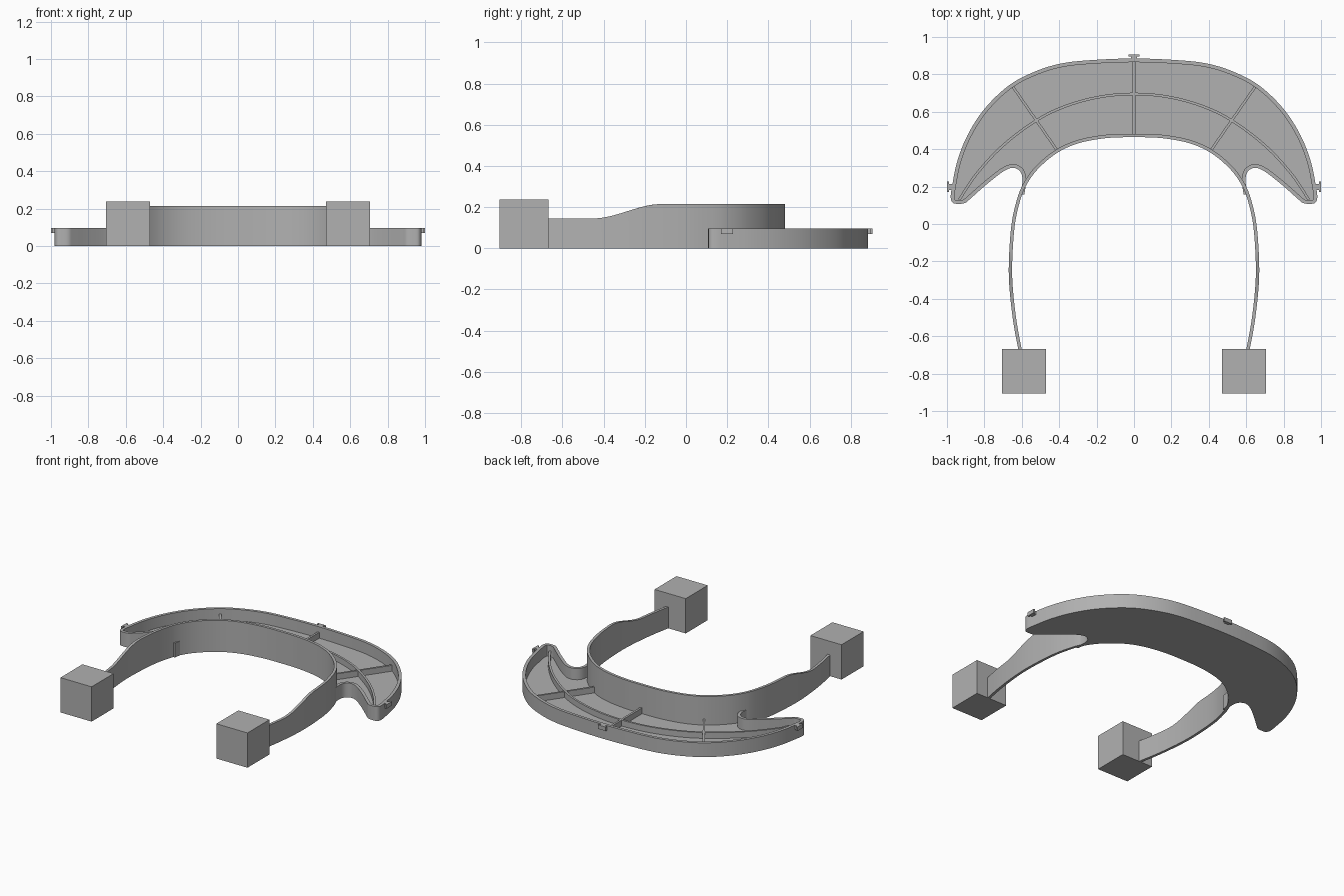
import bpy, bmesh
from mathutils import Vector

cube = bpy.data.objects.get("Cube")
if cube:
    bpy.data.objects.remove(cube, do_unlink=True)

grey = bpy.data.materials.new("plain grey")
grey.use_nodes = True
COLOUR = (0.44, 0.44, 0.44, 1)
grey.diffuse_color = COLOUR
grey.node_tree.nodes["Principled BSDF"].inputs["Base Color"].default_value = COLOUR


def finish(name, bm):
    bmesh.ops.recalc_face_normals(bm, faces=bm.faces)
    mesh = bpy.data.meshes.new(name)
    bm.to_mesh(mesh)
    bm.free()
    mesh.materials.append(grey)
    ob = bpy.data.objects.new(name, mesh)
    bpy.context.collection.objects.link(ob)
    bpy.ops.object.select_all(action="DESELECT")
    ob.select_set(True)
    bpy.context.view_layer.objects.active = ob
    bpy.ops.object.shade_smooth_by_angle(angle=0.6)
    return ob


def mirrored(half):
    """Half path ending on x = 0, continued to the other side."""
    return half + [(-x, y) for x, y in reversed(half[:-1])]


def smooth(points, steps=6):
    """Catmull-Rom curve through the points."""
    p = [Vector(q) for q in points]
    p = [2 * p[0] - p[1]] + p + [2 * p[-1] - p[-2]]
    out = []
    for a, b, c, d in zip(p, p[1:], p[2:], p[3:]):
        for i in range(steps):
            t = i / steps
            out.append(0.5 * (2 * b + (c - a) * t + (2 * a - 5 * b + 4 * c - d) * t**2
                              + (3 * b - a - 3 * c + d) * t**3))
    return out + [p[-2]]


def strip(name, path, right, left, z0, top):
    """Upright wall along a path; top is a function of y."""
    bm = bmesh.new()
    rings = []
    for i, p in enumerate(path):
        t = (path[min(i + 1, len(path) - 1)] - path[max(i - 1, 0)]).normalized()
        n = Vector((-t.y, t.x))
        a, b, z1 = p + n * right, p + n * left, top(p.y)
        rings.append([bm.verts.new((*q, z)) for q, z in
                      ((a, z0), (b, z0), (b, z1), (a, z1))])
    for r, s in zip(rings, rings[1:]):
        for k in range(4):
            m = (k + 1) % 4
            bm.faces.new((r[k], r[m], s[m], s[k]))
    bm.faces.new(rings[0])
    bm.faces.new(rings[-1])
    return finish(name, bm)


def box(name, lo, hi):
    bm = bmesh.new()
    bmesh.ops.create_cube(bm, size=1)
    for v in bm.verts:
        v.co = [l + (c + 0.5) * (h - l) for c, l, h in zip(v.co, lo, hi)]
    return finish(name, bm)


def band_top(y):
    t = min(max((y + 0.45) / 0.33, 0), 1)
    return 0.145 + 0.07 * t * t * (3 - 2 * t)


# Headband
band = smooth(mirrored([(0.606, -0.69), (0.637, -0.52), (0.657, -0.34), (0.66, -0.2),
                        (0.648, -0.02), (0.625, 0.1), (0.59, 0.2), (0.525, 0.295),
                        (0.42, 0.385), (0.3, 0.44), (0.15, 0.468), (0, 0.473)]), 8)
strip("headband", band, -0.009, 0.009, 0, band_top)

# Visor rim
rim = smooth(mirrored([(0.606, 0.16), (0.597, 0.22), (0.599, 0.26), (0.615, 0.288),
                       (0.65, 0.3), (0.7, 0.28), (0.79, 0.21), (0.875, 0.135),
                       (0.905, 0.112), (0.94, 0.108), (0.968, 0.113), (0.98, 0.14),
                       (0.973, 0.2), (0.945, 0.335), (0.89, 0.475), (0.8, 0.615),
                       (0.67, 0.74), (0.53, 0.815), (0.38, 0.86), (0.2, 0.878), (0, 0.885)]))
strip("visor_rim", rim, 0, 0.02, 0, lambda y: 0.097)

# Visor floor between the rim and the headband
bm = bmesh.new()
outline = rim + [p for p in reversed(band) if p.y > 0.17]
floor = bm.faces.new([bm.verts.new((p.x, p.y, 0)) for p in outline])
up = bmesh.ops.extrude_face_region(bm, geom=[floor])["geom"]
for v in up:
    if isinstance(v, bmesh.types.BMVert):
        v.co.z = 0.02
finish("visor_floor", bm)

# Stiffening ribs
def rib_top(y):
    return 0.06

arc = smooth(mirrored([(0.935, 0.13), (0.84, 0.27), (0.7, 0.42), (0.52, 0.555),
                       (0.36, 0.632), (0.18, 0.68), (0, 0.695)]))
strip("arc_rib", arc, -0.007, 0.007, 0.01, rib_top)
for name, a, b in (("middle_rib", (0, 0.475), (0, 0.875)),
                   ("left_rib", (0.405, 0.385), (0.65, 0.737)),
                   ("right_rib", (-0.405, 0.385), (-0.65, 0.737))):
    strip(name, [Vector(a), Vector(b)], -0.007, 0.007, 0.01, rib_top)

# Clips on the rim
box("back_clip_neck", (-0.017, 0.875, 0.07), (0.017, 0.9, 0.097))
box("back_clip_head", (-0.03, 0.895, 0.07), (0.03, 0.907, 0.097))
for side, s in (("left", 1), ("right", -1)):
    xs = sorted((0.965 * s, 0.992 * s))
    box(side + "_clip_neck", (xs[0], 0.183, 0.07), (xs[1], 0.215, 0.097))
    xs = sorted((0.988 * s, s))
    box(side + "_clip_head", (xs[0], 0.17, 0.07), (xs[1], 0.228, 0.097))
    # End blocks
    xs = sorted((0.47 * s, 0.705 * s))
    box(side + "_end_block", (xs[0], -0.905, 0), (xs[1], -0.668, 0.237))
